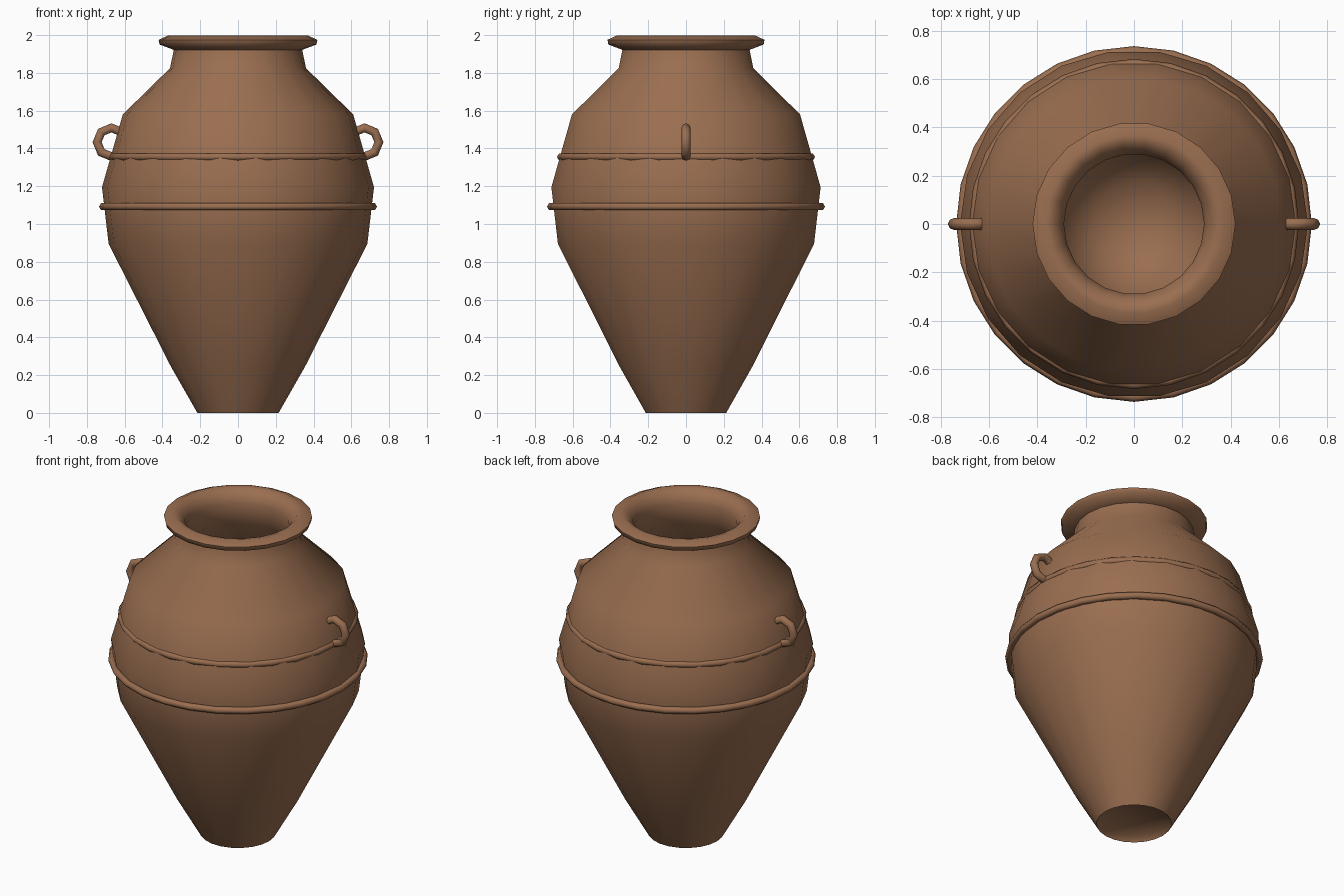
import bpy, bmesh, math

if "Cube" in bpy.data.objects:
    bpy.data.objects.remove(bpy.data.objects["Cube"], do_unlink=True)

# Fired clay material
clay = bpy.data.materials.new("brown_clay")
clay.use_nodes = True
colour = (0.32, 0.155, 0.08, 1)
clay.diffuse_color = colour
bsdf = clay.node_tree.nodes["Principled BSDF"]
bsdf.inputs["Base Color"].default_value = colour
bsdf.inputs["Roughness"].default_value = 0.8


def finish(obj, angle):
    obj.data.materials.append(clay)
    bpy.ops.object.select_all(action='DESELECT')
    obj.select_set(True)
    bpy.context.view_layer.objects.active = obj
    bpy.ops.object.shade_smooth_by_angle(angle=math.radians(angle))


def lathe(name, profile, sides, angle):
    """Spin a (radius, height) profile around the z axis."""
    bm = bmesh.new()
    verts = [bm.verts.new((r, 0, z)) for r, z in profile]
    edges = [bm.edges.new(pair) for pair in zip(verts, verts[1:])]
    bmesh.ops.spin(bm, geom=verts + edges, cent=(0, 0, 0), axis=(0, 0, 1),
                   angle=math.tau, steps=sides, use_duplicate=False)
    bmesh.ops.remove_doubles(bm, verts=bm.verts, dist=0.0005)
    bmesh.ops.recalc_face_normals(bm, faces=bm.faces)
    mesh = bpy.data.meshes.new(name)
    bm.to_mesh(mesh)
    bm.free()
    obj = bpy.data.objects.new(name, mesh)
    bpy.context.collection.objects.link(obj)
    finish(obj, angle)


def torus(name, location, major, minor, sides, section, rotation=(0, 0, 0)):
    bpy.ops.mesh.primitive_torus_add(
        location=location, rotation=rotation, major_radius=major,
        minor_radius=minor, major_segments=sides, minor_segments=section)
    obj = bpy.context.object
    obj.name = name
    finish(obj, 75)


# Hollow jar: recessed foot, belly, shoulder, neck, rolled rim, inner wall
outside = [(0, 0.03), (0.19, 0.03), (0.215, 0), (0.355, 0.245),
           (0.685, 0.895), (0.72, 1.195), (0.61, 1.58), (0.36, 1.825)]
rim = [(0.34, 1.922), (0.415, 1.95), (0.42, 1.975), (0.37, 1.998),
       (0.335, 1.99), (0.305, 1.955)]
inside = [(0.29, 1.92), (0.295, 1.79), (0.54, 1.54), (0.64, 1.19),
          (0.61, 0.91), (0.29, 0.27), (0.17, 0.08), (0, 0.08)]
lathe("jar_body", outside + rim + inside, 22, 65)

# Raised bands around the belly
torus("lower_band", (0, 0, 1.092), 0.715, 0.021, 28, 6)
torus("upper_band", (0, 0, 1.355), 0.662, 0.021, 28, 6)

# Loop handles on both sides
for side, x in (("left", 0.67), ("right", -0.67)):
    torus(side + "_handle", (x, 0, 1.433), 0.076, 0.024, 8, 8,
          (math.pi / 2, 0, 0))
